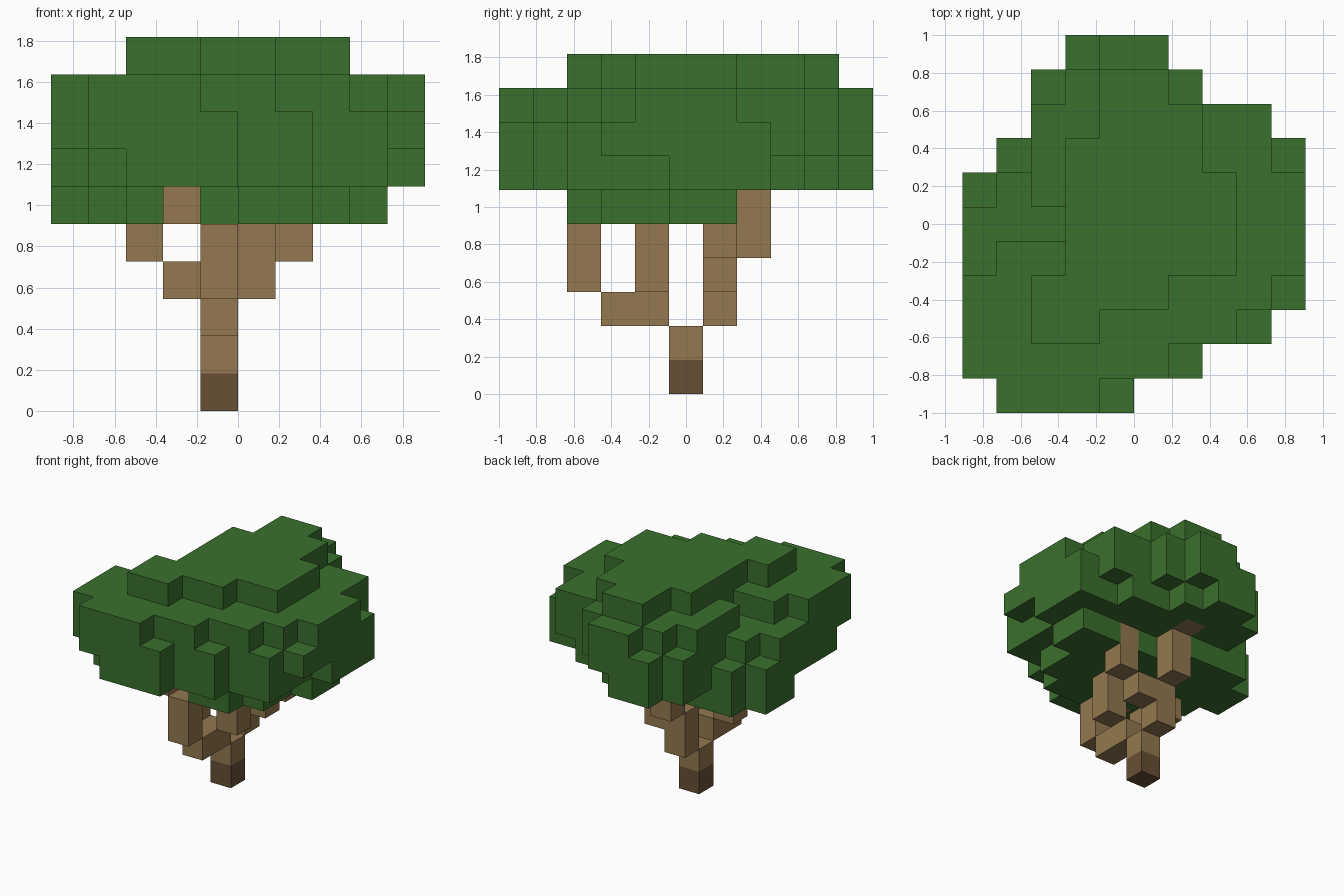
import bpy, bmesh
from mathutils import Vector

cube = bpy.data.objects.get("Cube")
if cube:
    bpy.data.objects.remove(cube, do_unlink=True)

CELL = 2 / 11
ORIGIN = Vector((-5 * CELL, -1.0, 0.0))


def material(name, colour):
    mat = bpy.data.materials.new(name)
    mat.use_nodes = True
    rgba = (*colour, 1.0)
    mat.diffuse_color = rgba
    mat.node_tree.nodes["Principled BSDF"].inputs["Base Color"].default_value = rgba
    return mat


def column(i, j, low, high):
    """Cells stacked at one spot, from layer low up to layer high."""
    return {(i, j, k) for k in range(low, high + 1)}


def layer(k, first_row, spans):
    """One horizontal slab: each row from front to back is a first-last span."""
    cells = set()
    for j, (a, b) in enumerate(spans, first_row):
        cells |= {(i, j, k) for i in range(a, b + 1)}
    return cells


def build(name, cells, occupied, mat):
    """Make the outer skin of a group of cells, with flat regions merged."""
    bm = bmesh.new()
    verts = {}

    def corner(p):
        if p not in verts:
            verts[p] = bm.verts.new(ORIGIN + Vector(p) * CELL)
        return verts[p]

    for cell in sorted(cells):
        for axis in range(3):
            for side in (0, 1):
                near = list(cell)
                near[axis] += 1 if side else -1
                if tuple(near) in occupied:
                    continue
                ring = []
                for u, v in ((0, 0), (1, 0), (1, 1), (0, 1)):
                    p = list(cell)
                    p[axis] += side
                    p[(axis + 1) % 3] += u
                    p[(axis + 2) % 3] += v
                    ring.append(corner(tuple(p)))
                bm.faces.new(ring if side else ring[::-1])
    bmesh.ops.dissolve_limit(bm, angle_limit=0.01, verts=bm.verts, edges=bm.edges)
    mesh = bpy.data.meshes.new(name)
    bm.to_mesh(mesh)
    bm.free()
    mesh.materials.append(mat)
    obj = bpy.data.objects.new(name, mesh)
    bpy.context.collection.objects.link(obj)


# Trunk
trunk_base = column(4, 5, 0, 0)
trunk = column(4, 5, 1, 1)

# Branches, each climbing outwards from the trunk
front_branch = column(4, 4, 2, 2) | column(4, 3, 2, 2) | column(4, 2, 3, 4) | column(3, 2, 5, 5)
left_branch = column(5, 4, 3, 4)
right_branch = column(3, 4, 3, 3) | column(2, 4, 4, 4)
back_branch = column(4, 6, 2, 3) | column(4, 7, 4, 5) | column(4, 8, 6, 6)
back_left_branch = column(5, 6, 3, 3) | column(6, 6, 4, 5)
branches = front_branch | left_branch | right_branch | back_branch | back_left_branch

# Leaf canopy, slab by slab from the bottom
canopy = layer(5, 2, [(5, 6), (2, 7), (1, 7), (0, 8), (0, 8), (1, 3)])
canopy |= layer(6, 0, [(2, 4), (1, 6), (0, 8), (0, 8), (0, 8), (0, 9),
                       (0, 9), (1, 9), (2, 7), (2, 5), (3, 4)])
canopy |= layer(7, 0, [(1, 4), (0, 6), (0, 8), (0, 9), (0, 9), (0, 9),
                       (1, 9), (2, 9), (2, 8), (2, 6), (3, 5)])
canopy |= layer(8, 0, [(1, 3), (0, 5), (0, 7), (0, 8), (1, 9), (3, 9),
                       (2, 9), (2, 8), (2, 8), (3, 6), (4, 5)])
canopy |= layer(9, 2, [(2, 3), (2, 5), (3, 7), (3, 7), (3, 7), (3, 6), (4, 6), (4, 5)])
canopy -= branches

everything = trunk_base | trunk | branches | canopy
bark = material("bark_brown", (0.292, 0.191, 0.08))
build("trunk_base", trunk_base, everything, material("dark_bark", (0.133, 0.08, 0.036)))
build("trunk", trunk, everything, bark)
build("branches", branches, everything, bark)
build("leaf_canopy", canopy, everything, material("leaf_green", (0.042, 0.162, 0.026)))
